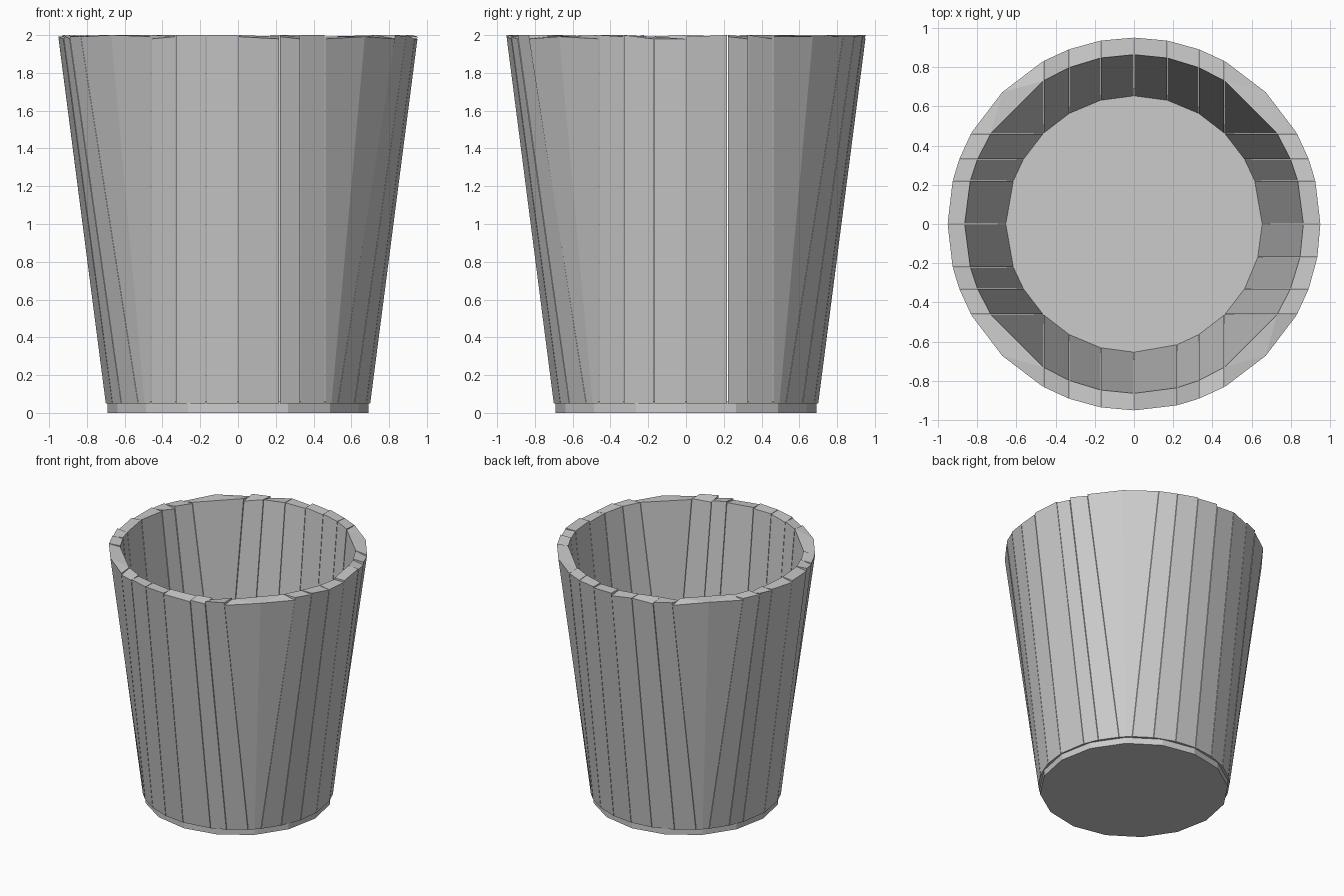
import bpy, bmesh, math, random
from mathutils import Vector, Matrix

cube = bpy.data.objects.get("Cube")
if cube:
    bpy.data.objects.remove(cube, do_unlink=True)
random.seed(4)

# One plain grey for the whole tub
grey = bpy.data.materials.new("plain grey")
grey.use_nodes = True
colour = (0.6, 0.6, 0.6, 1)
grey.diffuse_color = colour
grey.node_tree.nodes["Principled BSDF"].inputs["Base Color"].default_value = colour

LOW, HIGH = 0.05, 2.0
OUTER = {LOW: 0.70, HIGH: 0.95}
INNER = {LOW: 0.652, HIGH: 0.863}
CORNER = 0.46
GAP = 0.002


def on_circle(b, r):
    return b, math.sqrt(r * r - b * b)


def finish(bm, name):
    bmesh.ops.recalc_face_normals(bm, faces=bm.faces)
    mesh = bpy.data.meshes.new(name)
    bm.to_mesh(mesh)
    bm.free()
    mesh.materials.append(grey)
    obj = bpy.data.objects.new(name, mesh)
    bpy.context.collection.objects.link(obj)
    return obj


def prism(name, outlines, turn):
    """Closed solid between a lower and an upper outline, with an uneven top."""
    bm = bmesh.new()
    spin = Matrix.Rotation(turn, 3, "Z")
    rings = []
    for z, points in outlines:
        ring = []
        for i, (x, y) in enumerate(points):
            dip = random.choice((0, 0, 0.008, 0.02)) if z == HIGH else 0
            ring.append(bm.verts.new(spin @ Vector((x, y, z - dip))))
        rings.append(ring)
    low, high = rings
    n = len(low)
    bm.faces.new(low)
    bm.faces.new(high)
    for i in range(n):
        j = (i + 1) % n
        bm.faces.new((low[i], low[j], high[j], high[i]))
    bmesh.ops.remove_doubles(bm, verts=bm.verts, dist=0.0005)
    bmesh.ops.triangulate(bm, faces=[f for f in bm.faces if len(f.verts) > 4])
    return finish(bm, name)


def stave(name, a, b, turn):
    a, b = a + GAP, b - GAP
    outlines = [(z, [on_circle(a, OUTER[z]), on_circle(b, OUTER[z]),
                     on_circle(b, INNER[z]), on_circle(a, INNER[z])])
                for z in (LOW, HIGH)]
    prism(name, outlines, turn)


def corner_stave(name, turn):
    outlines = []
    for z in (LOW, HIGH):
        ox, oy = on_circle(CORNER, OUTER[z])
        ix, iy = on_circle(CORNER, INNER[z])
        mid = OUTER[z] * math.sqrt(0.5)
        outlines.append((z, [(ox + GAP, oy), (mid, mid), (oy, ox + GAP),
                             (iy, ix + GAP), (ix + GAP, iy)]))
    prism(name, outlines, turn)


# Four sides of upright staves, with wedge staves between them
sides = {
    "back": (0, (-0.33, -0.17, 0, 0.17, 0.33)),
    "left": (-1, (-0.33, -0.22, 0, 0.17, 0.33)),
    "front": (2, (-0.33, -0.22, 0, 0.17, 0.33)),
    "right": (1, (-0.33, -0.22, 0, 0.22, 0.33)),
}
for side, (quarter, cuts) in sides.items():
    turn = quarter * math.pi / 2
    if side == "left":
        cuts = (-0.33, -0.22, 0, 0.17, 0.33)
    bounds = (-CORNER, *cuts, CORNER)
    for i, (a, b) in enumerate(zip(bounds, bounds[1:])):
        stave(f"{side}_stave_{i + 1}", a, b, turn)
    corner_stave(f"{side}_wedge_stave", turn)

# Round base that closes the bottom
bm = bmesh.new()
bmesh.ops.create_cone(bm, cap_ends=True, segments=16, radius1=0.69,
                      radius2=0.69, depth=0.06,
                      matrix=Matrix.Translation((0, 0, 0.03)))
finish(bm, "base")
